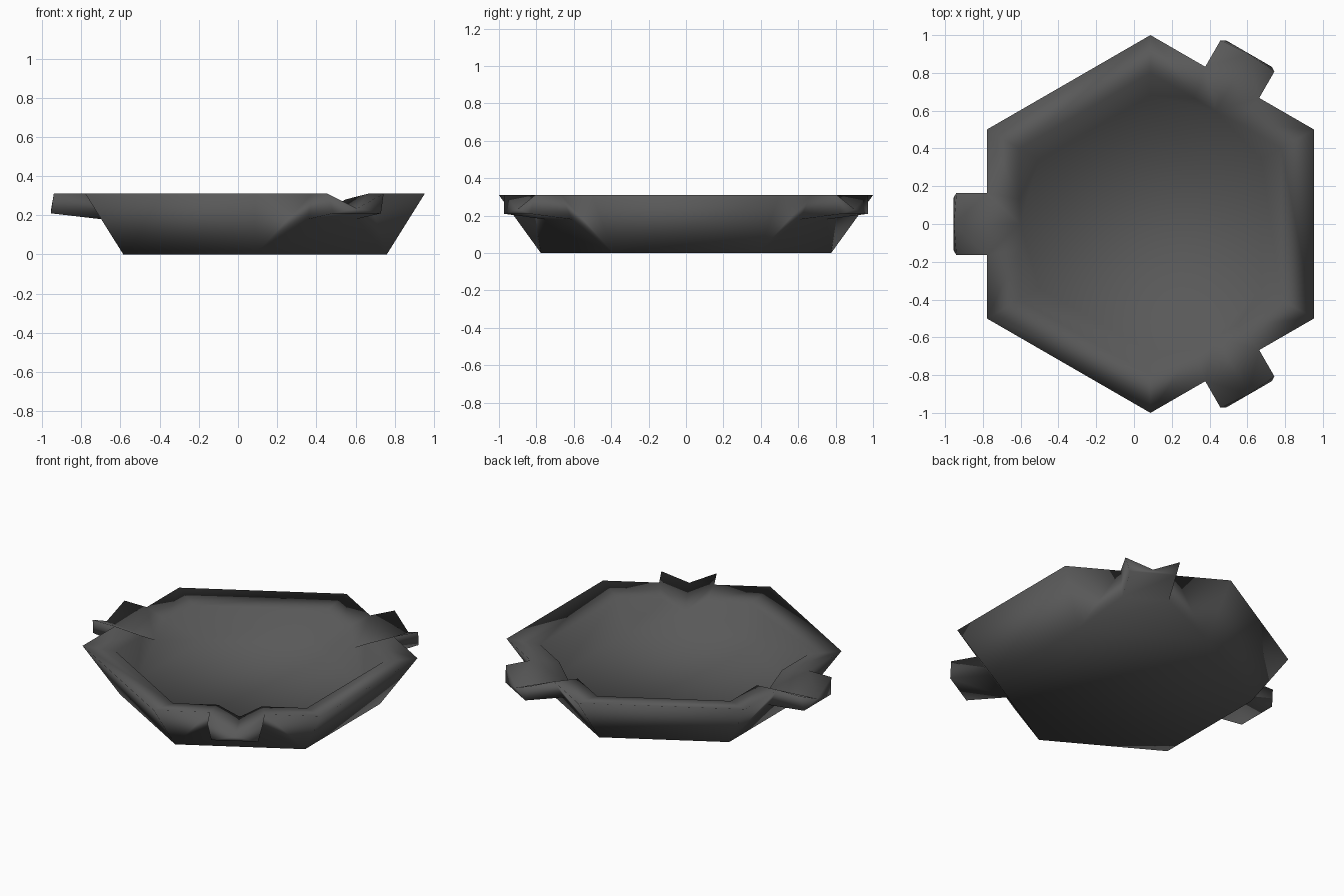
import bpy, bmesh
from math import sin, cos, radians
from mathutils import Vector

if "Cube" in bpy.data.objects:
    bpy.data.objects.remove(bpy.data.objects["Cube"])

CX = 0.087  # hexagon centre, offset so the whole tray is centred
H = 0.31

mat = bpy.data.materials.new("dark_grey")
mat.diffuse_color = (0.1, 0.1, 0.1, 1)
mat.use_nodes = True
mat.node_tree.nodes["Principled BSDF"].inputs["Base Color"].default_value = mat.diffuse_color

bm = bmesh.new()


def face(*pts):
    bm.faces.new([bm.verts.new(p) for p in pts])


def corner(r, z, deg):
    a = radians(deg)
    return Vector((CX + r * cos(a), r * sin(a), z))


def local(d, t, z, deg):
    """Point at outward distance d and sideways offset t on a side."""
    a = radians(deg)
    return Vector((CX + d * cos(a) - t * sin(a), d * sin(a) + t * cos(a), z))


BASE, RIM, CREST, FLOOR = (0.776, 0), (1.0, H), (0.80, 0.28), (0.68, 0.10)

for i in range(6):
    mid = i * 60
    lo, hi = mid - 30, mid + 30
    if mid not in (60, 180, 300):
        # plain side: outer wall, sloping rim, inner wall
        for p, q in ((BASE, RIM), (RIM, CREST), (CREST, FLOOR)):
            face(corner(*p, lo), corner(*p, hi), corner(*q, hi), corner(*q, lo))
        continue
    # side with a grooved rest
    v = local(1.04, 0, 0.235, mid)    # groove bottom at the tip
    g = local(0.69, 0, 0.205, mid)    # groove bottom at the inner edge
    w, l = {}, {}
    for s, ang in ((-1, lo), (1, hi)):
        r = local(0.866, s * 0.165, H, mid)
        t = local(1.027, s * 0.165, H, mid)
        l[s] = local(1.042, s * 0.14, 0.21, mid)
        w[s] = local(0.785, s * 0.14, 0.18, mid)
        c = local(0.693, s * 0.13, 0.28, mid)
        B, R, C, F = (corner(*k, ang) for k in (BASE, RIM, CREST, FLOOR))
        face(B, w[s], r, R)           # outer wall beside the rest
        face(w[s], l[s], t, r)        # cheek of the rest
        face(l[s], t, v)              # tip
        face(r, t, v, g)              # groove slope
        face(r, g, c)
        face(R, r, c, C)              # rim
        face(C, c, F)                 # inner wall
        face(c, g, F)
    face(l[-1], l[1], v)
    face(w[-1], w[1], l[1], l[-1])    # underside of the rest
    face(corner(*BASE, lo), corner(*BASE, hi), w[1], w[-1])
    face(g, corner(*FLOOR, lo), corner(*FLOOR, hi))

# floor and base
for ring in (FLOOR, BASE):
    face(*[corner(*ring, 30 + 60 * i) for i in range(6)])

bmesh.ops.remove_doubles(bm, verts=bm.verts, dist=0.0005)
bmesh.ops.recalc_face_normals(bm, faces=bm.faces)
for f in bm.faces:
    f.smooth = True

me = bpy.data.meshes.new("hexagonal_tray")
bm.to_mesh(me)
bm.free()
me.materials.append(mat)
ob = bpy.data.objects.new("hexagonal_tray", me)
bpy.context.collection.objects.link(ob)
